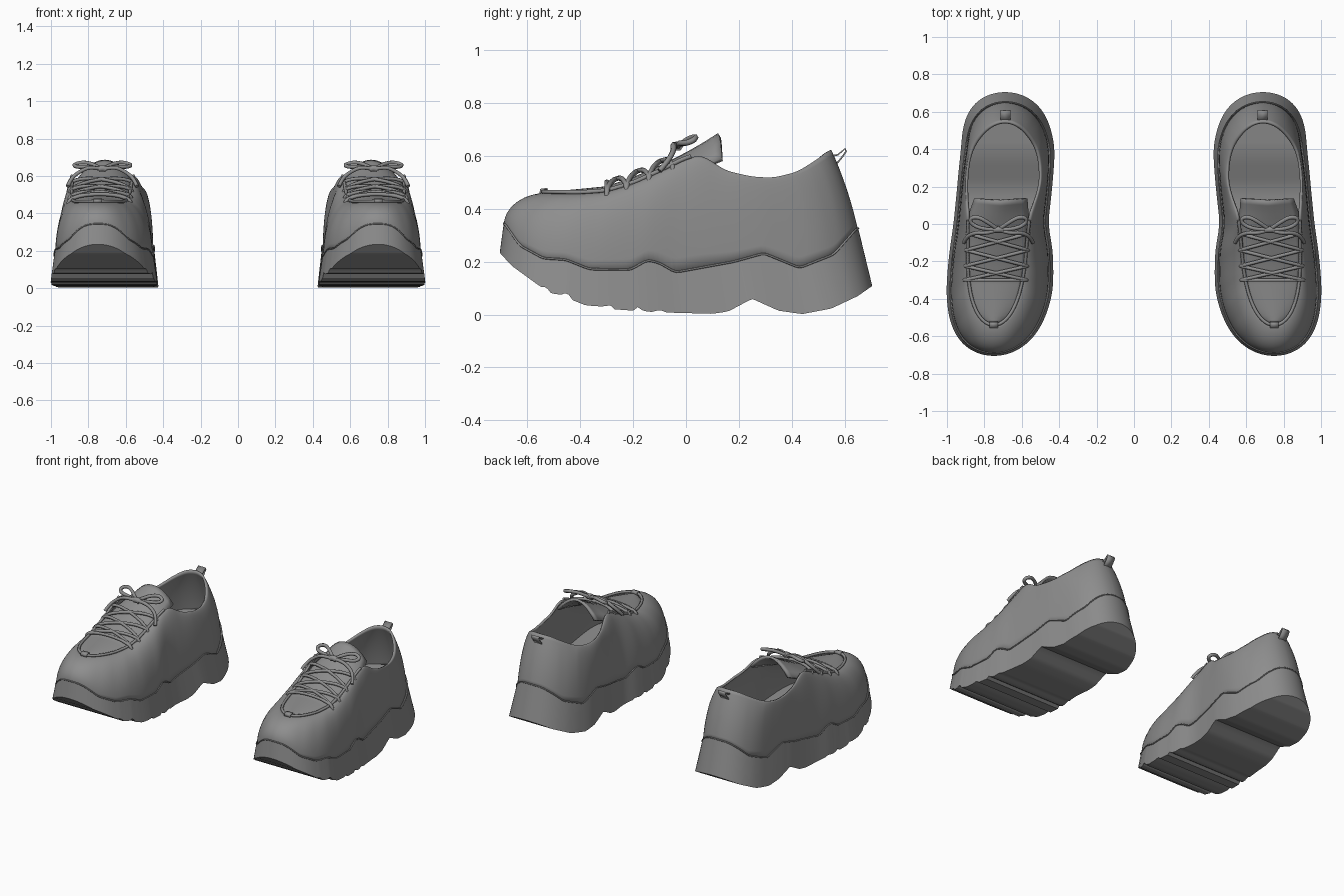
import bpy
import bmesh
from math import cos, sin, pi, sqrt
from mathutils import Vector

cube = bpy.data.objects.get("Cube")
if cube:
    bpy.data.objects.remove(cube)

grey = bpy.data.materials.new("plain_grey")
grey.use_nodes = True
grey.diffuse_color = (0.27, 0.27, 0.27, 1)
grey.node_tree.nodes["Principled BSDF"].inputs["Base Color"].default_value = (0.27, 0.27, 0.27, 1)

STATIONS = 120
SIDES = (("left", 1), ("right", -1))


def linear(table, y):
    if y <= table[0][0]:
        return table[0][1]
    for (a, p), (b, q) in zip(table, table[1:]):
        if y <= b:
            return p + (q - p) * (y - a) / (b - a)
    return table[-1][1]


def smooth(table, y, reach=0.05):
    """Table lookup with its corners softened."""
    steps = (-1, -0.5, 0, 0.5, 1)
    return sum(linear(table, y + reach * k) for k in steps) / len(steps)


def build(name, verts, faces, thickness=0, offset=-1, angle=0.6):
    """Make a mesh part for the left shoe and its mirror for the right one."""
    for side, sign in SIDES:
        mesh = bpy.data.meshes.new(f"{side}_{name}")
        mesh.from_pydata([(sign * x, y, z) for x, y, z in verts], [], faces)
        bm = bmesh.new()
        bm.from_mesh(mesh)
        bmesh.ops.remove_doubles(bm, verts=bm.verts, dist=0.0005)
        bmesh.ops.recalc_face_normals(bm, faces=bm.faces)
        bm.to_mesh(mesh)
        bm.free()
        mesh.shade_smooth()
        mesh.set_sharp_from_angle(angle=angle)
        mesh.materials.append(grey)
        obj = bpy.data.objects.new(f"{side}_{name}", mesh)
        bpy.context.collection.objects.link(obj)
        if thickness:
            mod = obj.modifiers.new("thickness", "SOLIDIFY")
            mod.thickness, mod.offset = thickness, offset


def loft(name, rows, ring=False, **options):
    """Skin a list of equally long point rows."""
    n = len(rows[0])
    faces = []
    for r in range(len(rows) - 1):
        for i in range(n if ring else n - 1):
            j = (i + 1) % n
            faces.append((r * n + i, r * n + j, (r + 1) * n + j, (r + 1) * n + i))
    build(name, [p for row in rows for p in row], faces, **options)


def cord(name, points, radius, closed=False, rounded=True):
    """Round cord along points, for both shoes."""
    for side, sign in SIDES:
        curve = bpy.data.curves.new(f"{side}_{name}", "CURVE")
        curve.dimensions = "3D"
        curve.bevel_depth, curve.bevel_resolution = radius, 1
        curve.resolution_u, curve.use_fill_caps = 5, True
        spline = curve.splines.new("NURBS" if rounded else "POLY")
        spline.points.add(len(points) - 1)
        for target, (x, y, z) in zip(spline.points, points):
            target.co = (sign * x, y, z, 1)
        spline.use_cyclic_u = closed
        if rounded:
            spline.order_u, spline.use_endpoint_u = 3, True
        curve.materials.append(grey)
        bpy.context.collection.objects.link(bpy.data.objects.new(f"{side}_{name}", curve))


def outline(y0, y1, centre, width, toe_power, heel_power, inset=0):
    """Foot-shaped plan as stations of (y, inner x, outer x)."""
    result = []
    for i in range(STATIONS + 1):
        s = -cos(pi * i / STATIONS)
        y = (y0 + y1) / 2 + s * (y1 - y0) / 2
        power = toe_power if s < 0 else heel_power
        w = (smooth(width, y) - inset) * sqrt(max(0, 1 - abs(s) ** power))
        c = smooth(centre, y)
        result.append((y, c - w, c + w))
    return result


def loop(stations, height, push=0):
    """Closed loop of points around a plan, up one side and down the other."""
    inner = [Vector((a - push, y, height(y))) for y, a, b in stations]
    outer = [Vector((b + push, y, height(y))) for y, a, b in stations]
    return inner + outer[-2:0:-1]


# Plans and height profiles
centre = [(-.7, .75), (-.35, .718), (-.15, .71), (0, .712), (.2, .691), (.4, .674), (.7, .69)]
width = [(-.7, .28), (-.35, .29), (-.15, .277), (0, .253), (.2, .254), (.4, .255), (.7, .255)]
tread = [(-.71, .24), (-.66, .185), (-.55, .105), (-.53, .105), (-.51, .08), (-.47, .075),
         (-.45, .085), (-.43, .055), (-.38, .035), (-.31, .03), (-.29, .038), (-.27, .02),
         (-.2, .015), (-.18, .03), (-.16, .012), (-.12, .01), (-.1, .02), (-.08, .008),
         (.1, .003), (.16, .012), (.25, .06), (.35, .015), (.44, .002), (.55, .023),
         (.65, .07), (.71, .112)]
seam = [(-.69, .35), (-.63, .262), (-.54, .213), (-.455, .208), (-.365, .172), (-.21, .17),
        (-.145, .207), (-.1, .195), (-.04, .16), (.18, .2), (.295, .232), (.43, .177),
        (.56, .228), (.65, .33)]
rim_centre = [(-.54, .75), (-.34, .742), (-.1, .73), (.06, .722), (.2, .7), (.55, .69)]
rim_width = [(-.54, .16), (-.1, .157), (.06, .167), (.2, .205), (.4, .225), (.55, .21)]
rim_height = [(-.54, .46), (-.4, .458), (-.3, .465), (-.2, .495), (-.1, .54), (0, .59),
              (.06, .605), (.15, .545), (.25, .522), (.33, .518), (.42, .54), (.5, .59), (.55, .63)]
bulge = [(-.5, 1), (-.1, .95), (.2, .95), (.4, .85), (.5, .5), (.55, .22)]


def seam_z(y):
    return smooth(seam, y, 0.012)


def rim_z(y):
    return smooth(rim_height, y, 0.025)


base = outline(-.705, .705, centre, width, 4.6, 5.6)
top = outline(-.69, .652, centre, width, 4.6, 5.2, inset=0.02)
rim = outline(-.54, .55, rim_centre, rim_width, 3, 3)

# Chunky sole with a stepped tread
loft("sole", [[(a, y, linear(tread, y)), (b, y, linear(tread, y)),
               (d, v, seam_z(v)), (c, v, seam_z(v))]
              for (y, a, b), (v, c, d) in zip(base, top)], ring=True, angle=0.5)
cord("sole_lip", loop(top, seam_z, 0.001), 0.004, closed=True, rounded=False)

# Upper: walls sweeping from the sole seam to the collar and lacing edge
rows = [[] for k in range(13)]
for foot, edge in zip(loop(top, lambda y: seam_z(y) - 0.01, -0.004), loop(rim, rim_z)):
    rise = edge.z - foot.z
    b = linear(bulge, edge.y)
    low = foot.lerp(edge, 0.33).lerp(Vector((foot.x, foot.y, foot.z + 0.6 * rise)), b)
    mid = foot.lerp(edge, 0.5)
    high = foot.lerp(edge, 0.67).lerp(Vector((mid.x, mid.y, edge.z - 0.03 * rise)), b)
    for k, row in enumerate(rows):
        t = k / (len(rows) - 1)
        u = 1 - t
        row.append(foot * u ** 3 + low * 3 * u * u * t + high * 3 * u * t * t + edge * t ** 3)
loft("upper", rows, ring=True, thickness=0.014, angle=1.0)

# Insole stepping down from the heel to the arch
floor = [(-.6, .25), (-.1, .22), (.18, .22), (.38, .3), (.6, .33)]
bed = outline(-.62, .62, centre, width, 4.6, 5, inset=0.036)
loft("insole", [[(a, y, smooth(floor, y)), (b, y, smooth(floor, y))] for y, a, b in bed])

# Arched tongue rising out of the collar
tongue_z = [(-.54, .455), (-.4, .468), (-.3, .478), (-.2, .512), (-.1, .555), (0, .605), (.07, .645), (.125, .68)]
rows = []
for i in range(29):
    y = -.535 + .66 * i / 28
    s = min(0, y / .54)
    half = 0.165 * sqrt(max(0, 1 - abs(s) ** 3))
    half = min(half, 0.165 - 0.25 * max(0, y - 0.01))
    drop = 0.025 + 0.07 * max(0, (y + .2) / .33)
    c, z = linear(rim_centre, y), linear(tongue_z, y)
    rows.append([(c + half * k / 5, y + 0.02 * max(0, y) * abs(k), z - drop * (k / 5) ** 2)
                 for k in range(-5, 6)])
loft("tongue", rows, thickness=0.016, offset=0, angle=0.9)

# Raised edging round the lacing, with a small tab at its tip
front = [(y, a, b) for y, a, b in rim if y < 0.02]
edging = [(a, y, rim_z(y) + .005) for y, a, b in reversed(front)]
edging += [(b, y, rim_z(y) + .005) for y, a, b in front[1:]]
cord("lacing_edge", edging, 0.009, rounded=False)
loft("lacing_tab", [[(x, y, z) for x in (.728, .772)]
                    for y, z in ((-.555, .458), (-.552, .476), (-.525, .48), (-.52, .462))], thickness=0.008)


# Laces arch over the tongue between matching eyelets
def eyelet(y, side):
    return Vector((linear(rim_centre, y) + side * 0.167, y, rim_z(y) + 0.004))


def lace(name, start, end):
    points = [start - Vector((0, 0, 0.02))]
    for k in range(7):
        p = start.lerp(end, k / 6)
        over = linear(tongue_z, p.y) + 0.02
        p.z += (over - p.z + 0.005) * sin(pi * k / 6) ** 0.6
        points.append(p)
    cord(name, points + [end - Vector((0, 0, 0.02))], 0.01)


holes = [-.3, -.225, -.14, -.05]
lace("lace_bar", eyelet(holes[0], -1), eyelet(holes[0], 1))
for n, (y, v) in enumerate(zip(holes, holes[1:])):
    for side, label in ((-1, "inner"), (1, "outer")):
        lace(f"lace_{label}_{n + 1}", eyelet(y, side), eyelet(v, -side))

# Bow: two loops, two loose ends and a knot
knot = Vector((.725, -.03, .635))
for side, label in ((-1, "inner"), (1, "outer")):
    bow = [(0, 0, 0), (.05, .035, .03), (.11, .07, .04), (.155, .06, .025), (.14, .025, .012), (.07, 0, .015), (0, 0, 0)]
    tail = [(0, 0, 0), (.06, -.02, .015), (.12, -.015, -.01), (.17, -.035, -.05), (.185, -.07, -.09)]
    for part, path in (("bow_loop", bow), ("lace_end", tail)):
        cord(f"{part}_{label}", [knot + Vector((side * x, y, z)) for x, y, z in path], 0.011)
cord("bow_knot", [knot + Vector((x, 0, z)) for x, z in ((-.022, 0), (0, .01), (.022, 0))], 0.018)

# Heel pull loop
ribbon = [(.548, .6), (.575, .605), (.602, .628), (.606, .618), (.59, .595), (.565, .565)]
loft("pull_loop", [[(.66, y, z), (.715, y, z)] for y, z in ribbon], thickness=0.006, offset=0)
